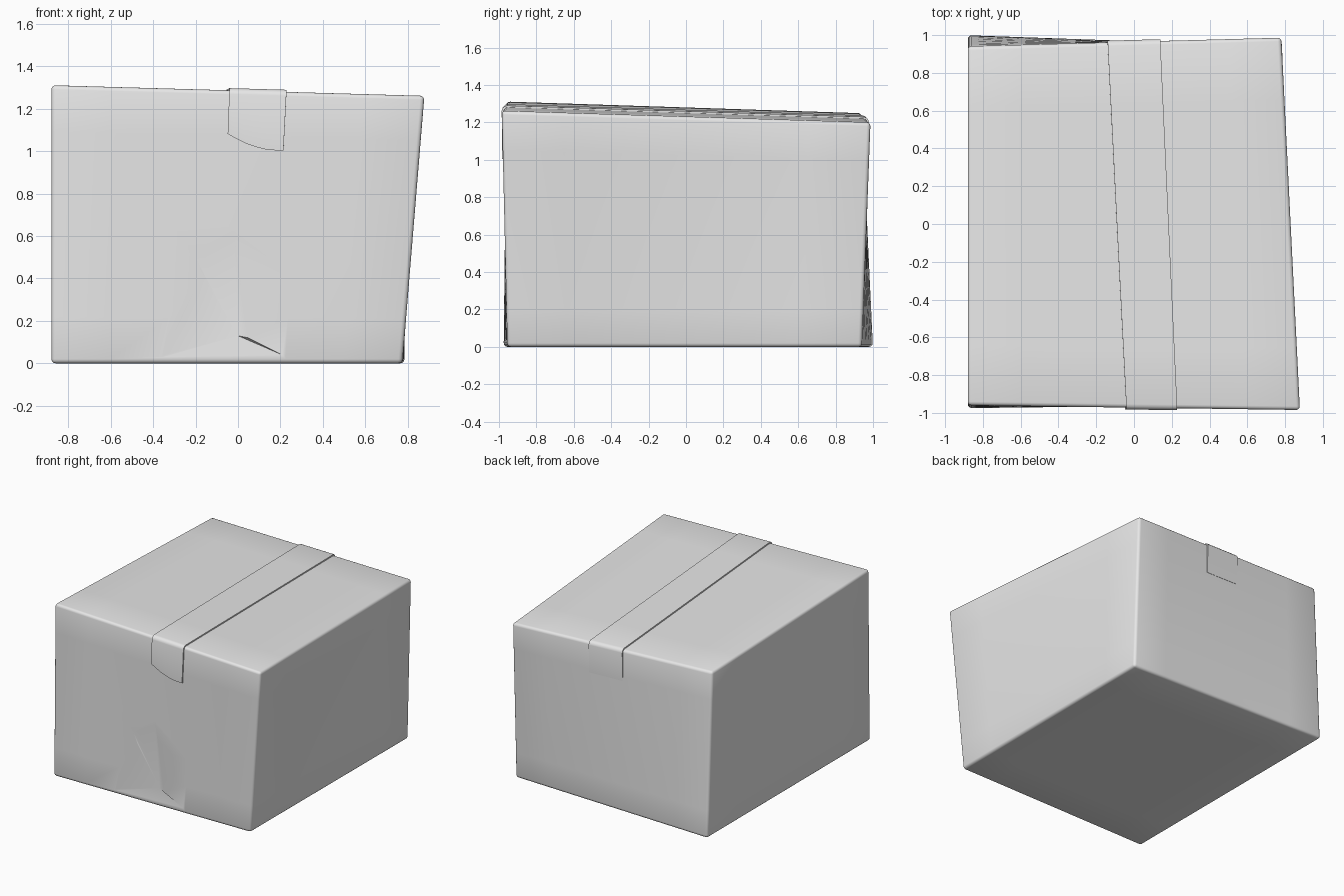
import bpy
import bmesh
import math
from mathutils import Vector

cube = bpy.data.objects.get("Cube")
if cube:
    bpy.data.objects.remove(cube, do_unlink=True)

# One plain grey for everything
grey = bpy.data.materials.new("plain_grey")
grey.use_nodes = True
color = (0.8, 0.8, 0.8, 1)
grey.diffuse_color = color
grey.node_tree.nodes["Principled BSDF"].inputs["Base Color"].default_value = color

# Skewed carton corners, ordered left-front, right-front, left-back, right-back
bottom = [(-0.88, -0.975, 0), (0.775, -0.955, 0), (-0.88, 1.0, 0), (0.785, 0.94, 0)]
top = [(-0.88, -0.96, 1.312), (0.88, -0.985, 1.262), (-0.88, 0.94, 1.25), (0.78, 0.987, 1.2)]


def carton_point(u, v, w):
    """Blend the eight corners: u across, v front to back, w upward."""
    def blend(c):
        a, b, d, e = (Vector(p) for p in c)
        return a.lerp(b, u).lerp(d.lerp(e, u), v)
    return blend(bottom).lerp(blend(top), w)


def add_object(name, bm):
    mesh = bpy.data.meshes.new(name)
    bm.to_mesh(mesh)
    bm.free()
    mesh.materials.append(grey)
    ob = bpy.data.objects.new(name, mesh)
    bpy.context.collection.objects.link(ob)
    return ob


def add_bevel(ob, width):
    mod = ob.modifiers.new("rounded_edges", "BEVEL")
    mod.width, mod.segments = width, 3
    mod.limit_method, mod.angle_limit = "ANGLE", math.radians(40)


def finish(ob):
    bpy.ops.object.select_all(action="DESELECT")
    bpy.context.view_layer.objects.active = ob
    ob.select_set(True)
    for mod in list(ob.modifiers):
        bpy.ops.object.modifier_apply(modifier=mod.name)
    bpy.ops.object.shade_smooth_by_angle(angle=math.radians(35))


# Carton: gridded cube warped to the skewed corners
bm = bmesh.new()
bmesh.ops.create_cube(bm, size=1)
bmesh.ops.subdivide_edges(bm, edges=bm.edges[:], cuts=5, use_grid_fill=True)
for vert in bm.verts:
    vert.co = carton_point(*(c + 0.5 for c in vert.co))
carton = add_object("carton", bm)
add_bevel(carton, 0.02)

# Shallow dent pressed into the lower front
outline = [(-0.38, 0.025), (-0.18, 0.45), (-0.22, 0.54), (-0.02, 0.64),
           (0.05, 0.12), (0.22, 0.035)]


def front_y(x, z):
    w = z / 1.29
    return carton_point((x + 0.88) / (1.655 + 0.105 * w), 0, w).y


bm = bmesh.new()
ring = [bm.verts.new((x, front_y(x, z) - 0.001, z)) for x, z in outline]
outer = [bm.verts.new((x, -1.1, z)) for x, z in outline]
apex = bm.verts.new((0, front_y(0, 0.13) + 0.02, 0.13))
bm.faces.new(outer)
for i in range(len(ring)):
    j = (i + 1) % len(ring)
    bm.faces.new((ring[i], ring[j], apex))
    bm.faces.new((outer[i], outer[j], ring[j], ring[i]))
bmesh.ops.recalc_face_normals(bm, faces=bm.faces[:])
cutter = add_object("dent_cutter", bm)
cutter.hide_render = True
dent = carton.modifiers.new("dent", "BOOLEAN")
dent.operation, dent.object, dent.solver = "DIFFERENCE", cutter, "EXACT"
finish(carton)
bpy.data.objects.remove(cutter, do_unlink=True)

# Packing tape: strip over the top, folded down the back and front
columns = 6
front_cut = [0.84, 0.822, 0.806, 0.795, 0.787, 0.784, 0.784]
bm = bmesh.new()
rows = []
for r in range(9):
    row = []
    for c in range(columns + 1):
        t = c / columns
        v = min(max(1 - (r - 1) / 6, 0), 1)
        u = (0.477 - 0.031 * v) + (0.153 + 0.015 * v) * t
        w = 1
        if r == 0:
            v, w = 0.996, 0.81
        elif r == 8:
            w = front_cut[c]
        row.append(bm.verts.new(carton_point(u, v, w)))
    rows.append(row)
for a, b in zip(rows, rows[1:]):
    for c in range(columns):
        bm.faces.new((a[c], b[c], b[c + 1], a[c + 1]))
tape = add_object("packing_tape", bm)
add_bevel(tape, 0.02)
solid = tape.modifiers.new("thickness", "SOLIDIFY")
solid.thickness, solid.offset = 0.01, 1
finish(tape)
